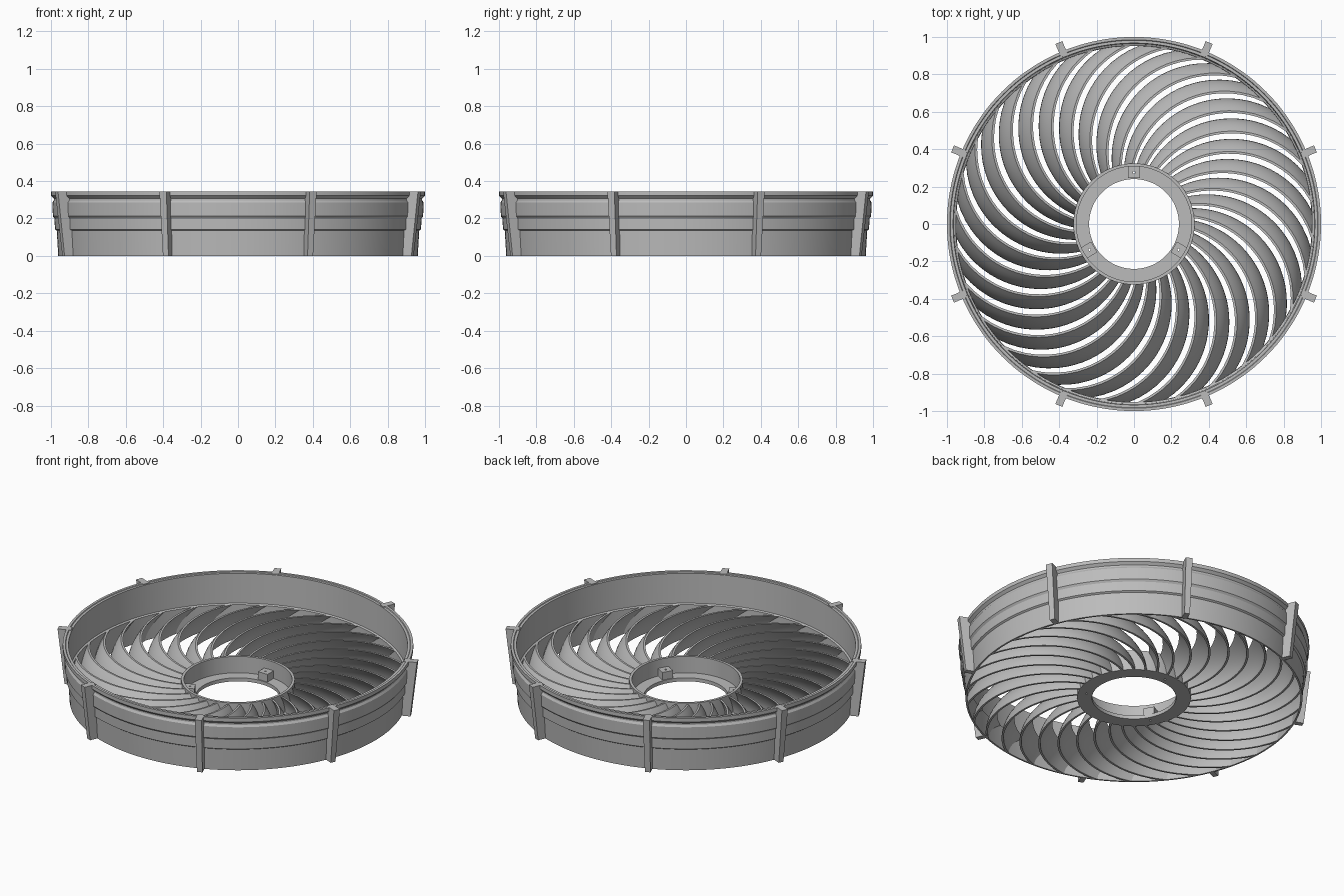
import bpy, bmesh, math
from mathutils import Matrix, Vector

cube = bpy.data.objects.get("Cube")
if cube:
    bpy.data.objects.remove(cube, do_unlink=True)

grey = bpy.data.materials.new("plain grey")
grey.use_nodes = True
colour = (0.5, 0.5, 0.5, 1)
grey.diffuse_color = colour
grey.node_tree.nodes["Principled BSDF"].inputs["Base Color"].default_value = colour

HUB_R, TIP_R = 0.316, 0.956
BLADES, STATIONS, LEVELS = 30, 24, 7


def finish(name, bm, smooth=True):
    bmesh.ops.recalc_face_normals(bm, faces=bm.faces)
    mesh = bpy.data.meshes.new(name)
    bm.to_mesh(mesh)
    bm.free()
    mesh.materials.append(grey)
    ob = bpy.data.objects.new(name, mesh)
    bpy.context.collection.objects.link(ob)
    if smooth:
        bpy.ops.object.select_all(action='DESELECT')
        ob.select_set(True)
        bpy.context.view_layer.objects.active = ob
        bpy.ops.object.shade_smooth_by_angle(angle=math.radians(30))
    return ob


def skin(bm, loops, closed):
    """Bridge equal point loops; either wrap around or cap the two ends."""
    rows = [[bm.verts.new(p) for p in loop] for loop in loops]
    n = len(rows[0])
    for i in range(len(rows) if closed else len(rows) - 1):
        a, b = rows[i], rows[(i + 1) % len(rows)]
        for j in range(n):
            k = (j + 1) % n
            bm.faces.new((a[j], a[k], b[k], b[j]))
    if not closed:
        bm.faces.new(rows[0])
        bm.faces.new(rows[-1])


def polar(r, a, z):
    return Vector((r * math.cos(a), r * math.sin(a), z))


def lathe(name, profile, steps=144):
    bm = bmesh.new()
    skin(bm, [[polar(r, math.tau * i / steps, z) for r, z in profile]
              for i in range(steps)], True)
    return finish(name, bm)


# Outer duct with stepped bands, a lip on the rim and an inner ledge over the blades
lathe("outer_ring", [
    (0.961, 0), (0.969, 0.135), (0.979, 0.142), (0.981, 0.2), (0.99, 0.212),
    (0.992, 0.285), (0.985, 0.297), (0.985, 0.307), (1.0, 0.322), (1.0, 0.345),
    (0.985, 0.345), (0.982, 0.341), (0.967, 0.341), (0.963, 0.155),
    (0.953, 0.15), (0.951, 0)])

# Hub cup: flat floor with a central opening and a thin wall
hub = lathe("hub", [(0.24, 0), (0.324, 0), (0.324, 0.125), (0.308, 0.125),
                    (0.308, 0.022), (0.24, 0.022)])

# Blades: circular arcs in plan, upright at the foot and curling over at the top
ARC_R, CENTRE_SQ = 0.502, 0.275


def sweep_rate(r):
    s = (r * r + ARC_R ** 2 - CENTRE_SQ) / (2 * r * ARC_R)
    return s / math.sqrt(1 - s * s) / r


path, angle = [], 0.0
step = (TIP_R - HUB_R) / (STATIONS - 1)
for i in range(STATIONS):
    r = HUB_R + i * step
    path.append((r, angle))
    angle -= sweep_rate(r + step / 2) * step


def blade_section(r, a, turn):
    top = 0.115 + 0.035 * (r - HUB_R) / (TIP_R - HUB_R)
    # keep the plate thickness even along the swept arc
    half = 0.006 * math.sqrt(1 + (r * sweep_rate(r)) ** 2) / r
    left, right = [], []
    for k in range(LEVELS):
        t = k / (LEVELS - 1)
        lean = 0.13 * (1 - t ** 1.8)
        left.append(polar(r, a + turn + lean - half, top * t))
        right.append(polar(r, a + turn + lean + half, top * t))
    return left + right[::-1]


bm = bmesh.new()
for b in range(BLADES):
    turn = math.radians(127) + math.tau * b / BLADES
    skin(bm, [blade_section(r, a, turn) for r, a in path], False)
finish("stator_blades", bm)

# Upright ribs around the outside, tapering towards the base
bm = bmesh.new()
for i in range(8):
    rot = Matrix.Rotation(math.tau * (i + 0.5) / 8, 3, 'Z')
    skin(bm, [[rot @ Vector((r, y, z)) for r, y in
               ((inner, -w), (outer, -w), (outer, w), (inner, w))]
              for inner, outer, w, z in ((0.957, 1.01, 0.016, 0),
                                         (0.972, 1.05, 0.02, 0.345))], False)
finish("outer_ribs", bm, False)

# Screw bosses inside the hub
bm, holes = bmesh.new(), bmesh.new()
for i in range(3):
    rot = Matrix.Rotation(math.radians(90 + 120 * i), 4, 'Z')
    bmesh.ops.create_cube(bm, size=1, matrix=rot @ Matrix.Translation((0.28, 0, 0.041))
                          @ Matrix.Diagonal((0.068, 0.066, 0.058, 1)))
    bmesh.ops.create_cone(holes, cap_ends=True, segments=16, radius1=0.006, radius2=0.006,
                          depth=0.4, matrix=rot @ Matrix.Translation((0.275, 0, 0)))
bosses = finish("hub_bosses", bm, False)

# Screw holes through floor and bosses
cutter = finish("screw_hole_cutter", holes, False)
cutter.hide_render = True
cutter.hide_set(True)
for ob in (hub, bosses):
    cut = ob.modifiers.new("screw_holes", 'BOOLEAN')
    cut.operation = 'DIFFERENCE'
    cut.solver = 'EXACT'
    cut.object = cutter
